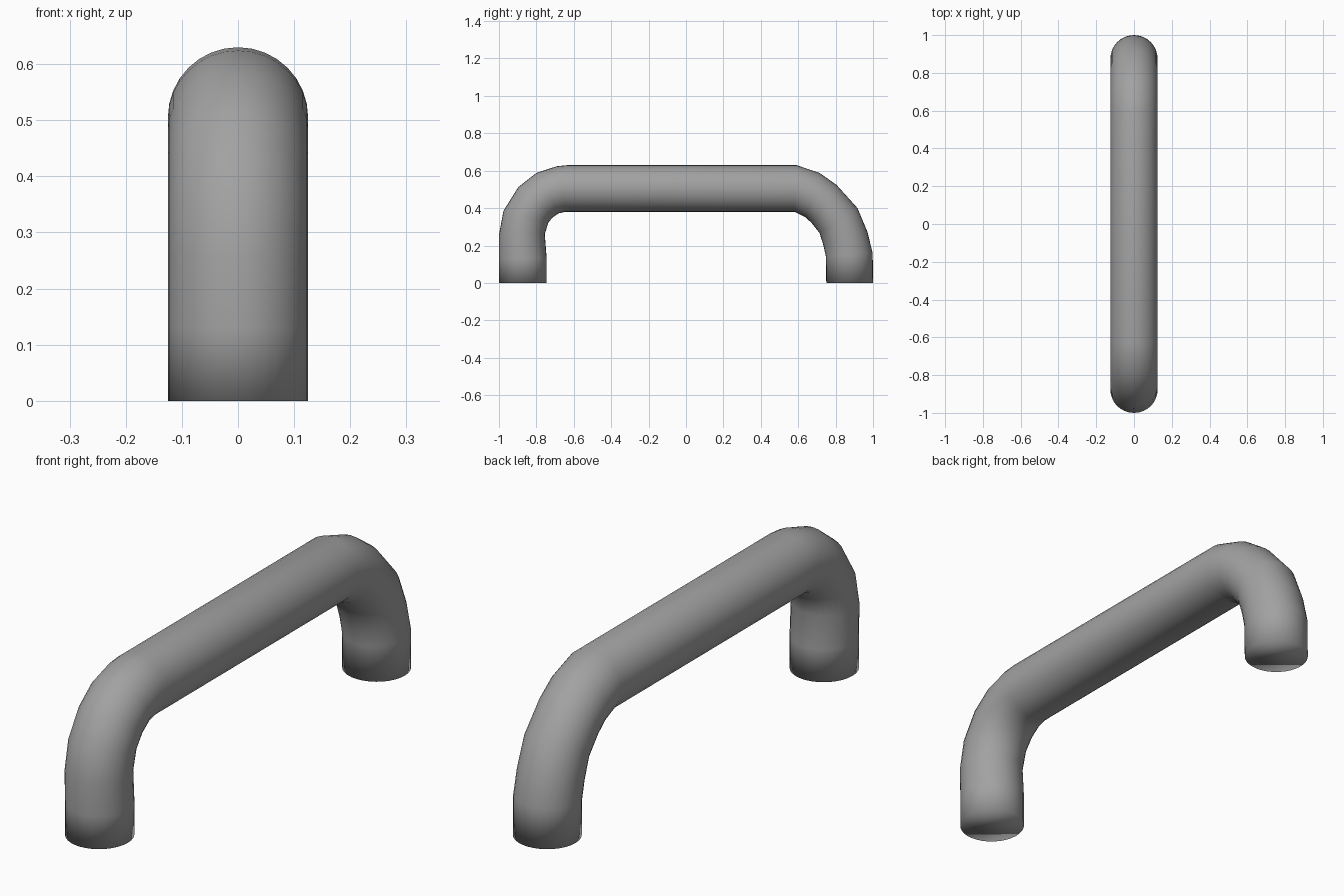
import bpy, bmesh, math
from mathutils import Vector

if "Cube" in bpy.data.objects:
    bpy.data.objects.remove(bpy.data.objects["Cube"])

SIDES = 32
RADIUS = 0.125

# Bend sections as (outer y, outer z, inner y, inner z); the two bends differ
SECTIONS = [
    (-1.0, 0.0, -0.745, 0.0),
    (-1.0, 0.13, -0.745, 0.13),
    (-1.0, 0.257, -0.755, 0.262),
    (-0.976, 0.385, -0.735, 0.325),
    (-0.896, 0.513, -0.71, 0.352),
    (-0.80, 0.588, -0.68, 0.372),
    (-0.69, 0.624, -0.645, 0.38),
    (-0.63, 0.63, -0.62, 0.38),
    (0.59, 0.63, 0.58, 0.38),
    (0.714, 0.588, 0.64, 0.35),
    (0.805, 0.524, 0.672, 0.32),
    (0.917, 0.40, 0.714, 0.267),
    (0.97, 0.273, 0.735, 0.20),
    (0.998, 0.16, 0.748, 0.14),
    (1.0, 0.0, 0.75, 0.0),
]


def section_ring(bm, oy, oz, iy, iz):
    """Round section spanning the outer and inner edge of the bar."""
    outer, inner = Vector((0, oy, oz)), Vector((0, iy, iz))
    centre, half = (outer + inner) / 2, (outer - inner) / 2
    ring = []
    for i in range(SIDES):
        a = 2 * math.pi * i / SIDES
        ring.append(bm.verts.new(
            centre + half * math.cos(a) + Vector((RADIUS * math.sin(a), 0, 0))))
    return ring


# Bent round bar with closed feet
bm = bmesh.new()
rings = [section_ring(bm, *s) for s in SECTIONS]
for a, b in zip(rings, rings[1:]):
    for i in range(SIDES):
        j = (i + 1) % SIDES
        bm.faces.new((a[i], a[j], b[j], b[i]))
bm.faces.new(rings[0])
bm.faces.new(rings[-1])
bmesh.ops.recalc_face_normals(bm, faces=bm.faces)

# Smooth all over, feet included
for face in bm.faces:
    face.smooth = True

mesh = bpy.data.meshes.new("handle_bar")
bm.to_mesh(mesh)
bm.free()
handle = bpy.data.objects.new("handle_bar", mesh)
bpy.context.collection.objects.link(handle)

# Dark grey finish
grey = bpy.data.materials.new("dark_grey")
grey.diffuse_color = (0.36, 0.36, 0.36, 1)
grey.use_nodes = True
grey.node_tree.nodes["Principled BSDF"].inputs["Base Color"].default_value = grey.diffuse_color
mesh.materials.append(grey)
